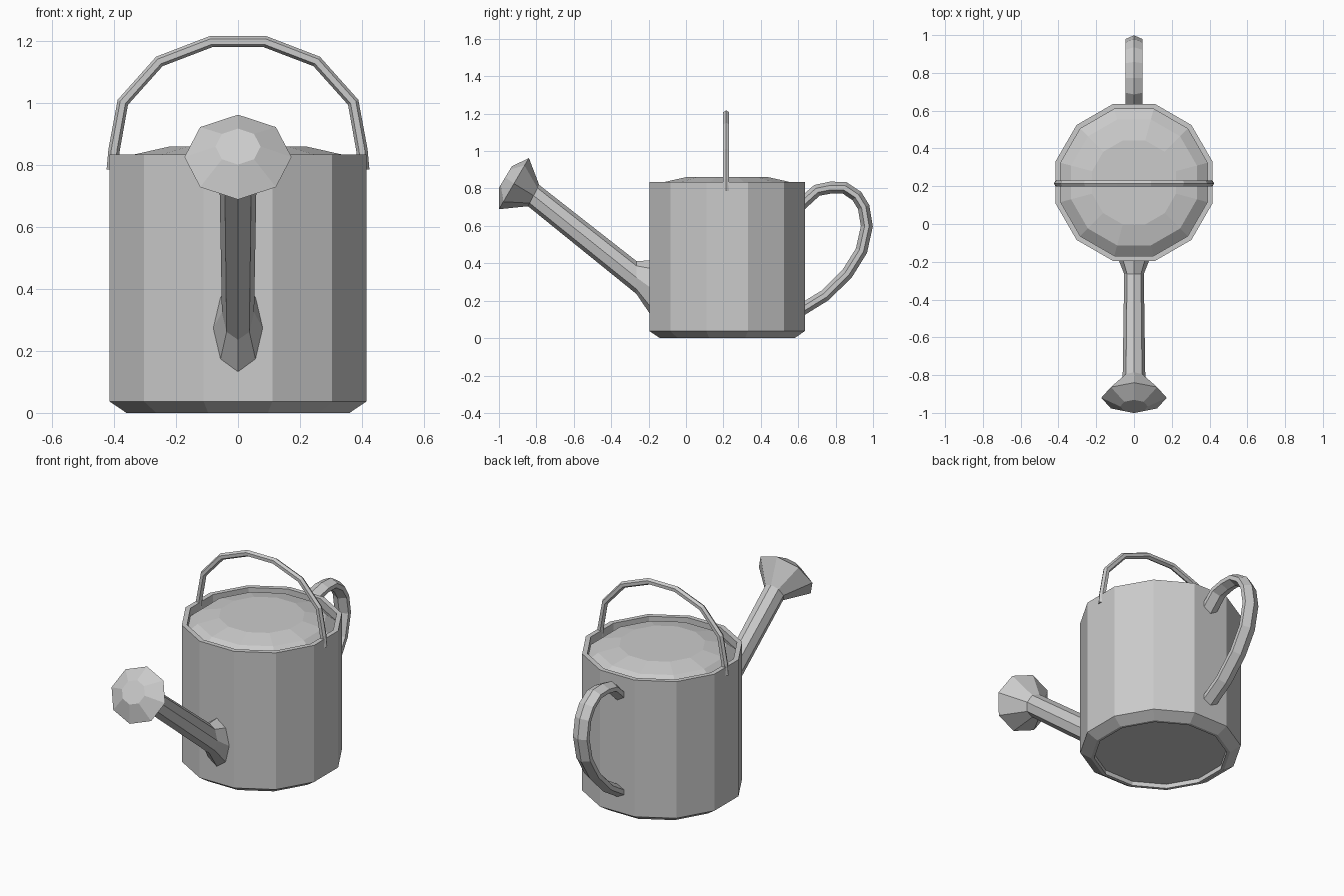
import bpy, bmesh
from math import sin, cos, pi
from mathutils import Vector

if "Cube" in bpy.data.objects:
    bpy.data.objects.remove(bpy.data.objects["Cube"])

CY = 0.22  # centre of the can in y


def loft(name, rings, cap=True):
    """Skin a list of equal-length vertex rings into one mesh."""
    bm = bmesh.new()
    vs = [[bm.verts.new(p) for p in r] for r in rings]
    n = len(vs[0])
    for a, b in zip(vs, vs[1:]):
        for i in range(n):
            j = (i + 1) % n
            bm.faces.new((a[i], a[j], b[j], b[i]))
    if cap:
        bm.faces.new(vs[0][::-1])
        bm.faces.new(vs[-1])
    bmesh.ops.recalc_face_normals(bm, faces=bm.faces)
    me = bpy.data.meshes.new(name)
    bm.to_mesh(me)
    bm.free()
    ob = bpy.data.objects.new(name, me)
    bpy.context.collection.objects.link(ob)
    return ob


def lathe(name, profile):
    """12-sided turned shape with flat faces to the front and sides."""
    ang = [pi / 12 + k * pi / 6 for k in range(12)]
    return loft(name, [[(r * cos(a), CY + r * sin(a), z) for a in ang]
                       for r, z in profile])


def sweep(name, path, side, section):
    """Sweep a (side, outward) section along a planar path."""
    pts = [Vector(p) for p in path]
    side = Vector(side)
    rings = []
    for i, p in enumerate(pts):
        d_in = (p - pts[max(i - 1, 0)]).normalized()
        d_out = (pts[min(i + 1, len(pts) - 1)] - p).normalized()
        t = (d_in + d_out).normalized()
        out = side.cross(t)
        rings.append([p + side * s + out * o for s, o in section])
    return loft(name, rings)


# Can body with recessed base and a rim around the lid
lathe("can_body", [(0.355, 0.025), (0.355, 0.0), (0.373, 0.0), (0.43, 0.037),
                   (0.43, 0.835), (0.402, 0.835), (0.402, 0.78)])

# Low domed lid sitting inside the rim
lathe("lid", [(0.402, 0.775), (0.402, 0.79), (0.345, 0.835), (0.23, 0.86)])

# Spout with flared foot and rose: centre y, z, half width, upright half-axis y, z
spout = [(-0.19, 0.27, 0.082, 0.0, 0.145),
         (-0.265, 0.324, 0.052, 0.0, 0.088),
         (-0.815, 0.762, 0.060, 0.03, 0.057),
         (-0.920, 0.826, 0.173, 0.08, 0.137),
         (-0.966, 0.860, 0.073, 0.035, 0.058)]
loft("spout_and_rose",
     [[(a * sin(k * pi / 4), y + vy * cos(k * pi / 4), z + vz * cos(k * pi / 4))
       for k in range(8)] for y, z, a, vy, vz in spout])

# Carrying bail arching over the lid
hexagon = [(0.0185 * sin(k * pi / 3), 0.0185 * cos(k * pi / 3)) for k in range(6)]
half = [(0.406, 0.785), (0.400, 0.85), (0.372, 1.003), (0.254, 1.135), (0.087, 1.199)]
arch = [(-x, z) for x, z in half] + half[::-1]
sweep("bail_handle", [(x, 0.215, z) for x, z in arch], (0, 1, 0), hexagon)

# Rear handle with a wide ridged section
strap = [(0, 0.032), (0.045, 0.012), (0.045, -0.012),
         (0, -0.032), (-0.045, -0.012), (-0.045, 0.012)]
loop = [(0.60, 0.70), (0.70, 0.79), (0.775, 0.805), (0.848, 0.803), (0.913, 0.760),
        (0.950, 0.700), (0.967, 0.598), (0.938, 0.467), (0.862, 0.345),
        (0.743, 0.228), (0.60, 0.14)]
sweep("rear_handle", [(0, y, z) for y, z in loop], (-1, 0, 0), strap)
